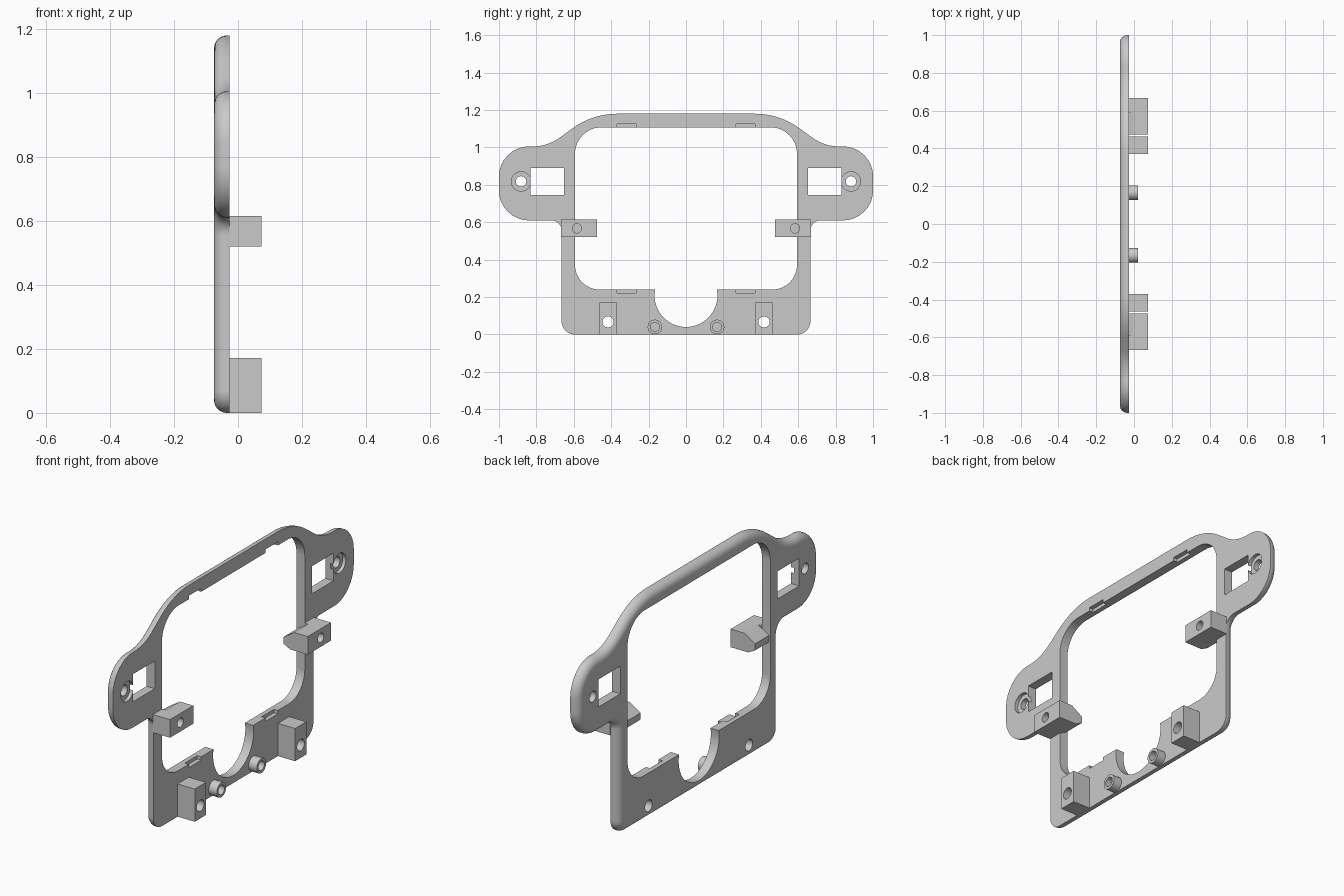
import bpy, bmesh, math
from mathutils import Vector

cube = bpy.data.objects.get("Cube")
if cube:
    bpy.data.objects.remove(cube)

grey = bpy.data.materials.new("plain_grey")
grey.use_nodes = True
colour = (0.59, 0.59, 0.59, 1)
grey.diffuse_color = colour
grey.node_tree.nodes["Principled BSDF"].inputs["Base Color"].default_value = colour

BACK, FACE, FRONT = -0.075, -0.027, 0.073   # plate back, plate face, block ends


def rounded(corners, steps=10):
    """Polygon from (a, b, radius) corners, each replaced by an arc."""
    out = []
    for i, (a, b, r) in enumerate(corners):
        p = Vector((a, b))
        d0 = (Vector(corners[i - 1][:2]) - p).normalized()
        d1 = (Vector(corners[(i + 1) % len(corners)][:2]) - p).normalized()
        half = math.acos(d0.dot(d1)) / 2
        centre = p + (d0 + d1).normalized() * (r / math.sin(half))
        start = p + d0 * (r / math.tan(half)) - centre
        end = p + d1 * (r / math.tan(half)) - centre
        for k in range(steps + 1):
            ray = start.lerp(end, k / steps).normalized()
            out.append(tuple(centre + ray * r))
    return out


def mirrored(half):
    return half + [(-a, b, r) for a, b, r in reversed(half)]


def rect(a0, a1, b0, b1):
    return [(a0, b0), (a1, b0), (a1, b1), (a0, b1)]


def circle(a, b, r, n=32):
    return [(a + r * math.cos(2 * math.pi * k / n), b + r * math.sin(2 * math.pi * k / n))
            for k in range(n)]


def prism(name, pts, lo, hi, axis="x", bevel=0):
    """Extrude a (y, z) profile along x, or an (x, z) profile along y."""
    bm = bmesh.new()
    place = (lambda a, b, t: (t, a, b)) if axis == "x" else (lambda a, b, t: (a, t, b))
    face = bm.faces.new([bm.verts.new(place(a, b, lo)) for a, b in pts])
    rim = list(face.edges)
    grown = bmesh.ops.extrude_face_region(bm, geom=[face], use_keep_orig=True)
    shift = (hi - lo, 0, 0) if axis == "x" else (0, hi - lo, 0)
    bmesh.ops.translate(bm, vec=shift,
                        verts=[v for v in grown["geom"] if isinstance(v, bmesh.types.BMVert)])
    bmesh.ops.recalc_face_normals(bm, faces=bm.faces)
    if bevel:
        bmesh.ops.bevel(bm, geom=rim, offset=bevel, segments=6, profile=0.5, affect="EDGES")
    mesh = bpy.data.meshes.new(name)
    bm.to_mesh(mesh)
    bm.free()
    mesh.materials.append(grey)
    obj = bpy.data.objects.new(name, mesh)
    bpy.context.collection.objects.link(obj)
    return obj


def combine(obj, tool, operation="DIFFERENCE"):
    mod = obj.modifiers.new("combine", "BOOLEAN")
    mod.operation, mod.solver, mod.object = operation, "EXACT", tool
    bpy.context.view_layer.objects.active = obj
    bpy.ops.object.modifier_apply(modifier=mod.name)
    bpy.data.objects.remove(tool)


def cut(obj, pts, lo=-0.2, hi=0.2):
    combine(obj, prism("cutter", pts, lo, hi))


def finish(obj):
    bpy.ops.object.select_all(action="DESELECT")
    obj.select_set(True)
    bpy.context.view_layer.objects.active = obj
    bpy.ops.object.shade_smooth_by_angle(angle=math.radians(30))


# Plate with side lobes and a rounded back rim
outline = mirrored([(0.665, 0, 0.07), (0.665, 0.61, 0.055), (1, 0.61, 0.16),
                    (1, 1.005, 0.16), (0.74, 1.005, 0.25), (0.5, 1.18, 0.4)])
plate = prism("frame_plate", rounded(outline), BACK, FACE, bevel=0.04)

# Main opening and the round cut in the lower bar
cut(plate, rounded(mirrored([(0.593, 0.24, 0.13), (0.593, 1.107, 0.14)])))
cut(plate, circle(0, 0.208, 0.168, 64))

for side, s in (("left", 1), ("right", -1)):
    def span(a, b):
        return (a, b) if s > 0 else (-b, -a)

    # Lobe window, counterbored screw hole and shallow latch notches
    cut(plate, rect(*span(0.652, 0.832), 0.745, 0.89))
    cut(plate, circle(s * 0.882, 0.818, 0.028))
    cut(plate, circle(s * 0.882, 0.818, 0.052), -0.045, 0)
    cut(plate, rect(*span(0.267, 0.37), 1.08, 1.125), -0.05, 0)
    cut(plate, rect(*span(0.267, 0.37), 0.222, 0.27), -0.05, 0)
    cut(plate, circle(s * 0.417, 0.067, 0.03))

    # Side clip with a tapered tongue reaching into the opening
    clip = prism(f"clip_{side}", rect(*span(0.59, 0.668), 0.52, 0.615), FACE, FRONT)
    tongue = prism("tongue", [(FRONT, 0.52), (FRONT, 0.615), (-0.005, 0.615),
                              (-0.068, 0.575), (-0.068, 0.54), (-0.03, 0.52)],
                   *span(0.475, 0.592), axis="y")
    combine(clip, tongue, "UNION")
    cut(clip, circle(s * 0.583, 0.567, 0.025, 16), 0, 0.2)
    finish(clip)

    # Lower mounting block with a through hole
    block = prism(f"mounting_block_{side}", rect(*span(0.37, 0.463), 0, 0.172), FACE, FRONT)
    cut(block, circle(s * 0.417, 0.067, 0.03))
    finish(block)

    # Small hollow boss beside the round cut
    boss = prism(f"boss_{side}", circle(s * 0.166, 0.04, 0.039), FACE, 0.02)
    cut(boss, circle(s * 0.166, 0.04, 0.025, 16), FACE + 0.001, 0.2)
    finish(boss)

finish(plate)
